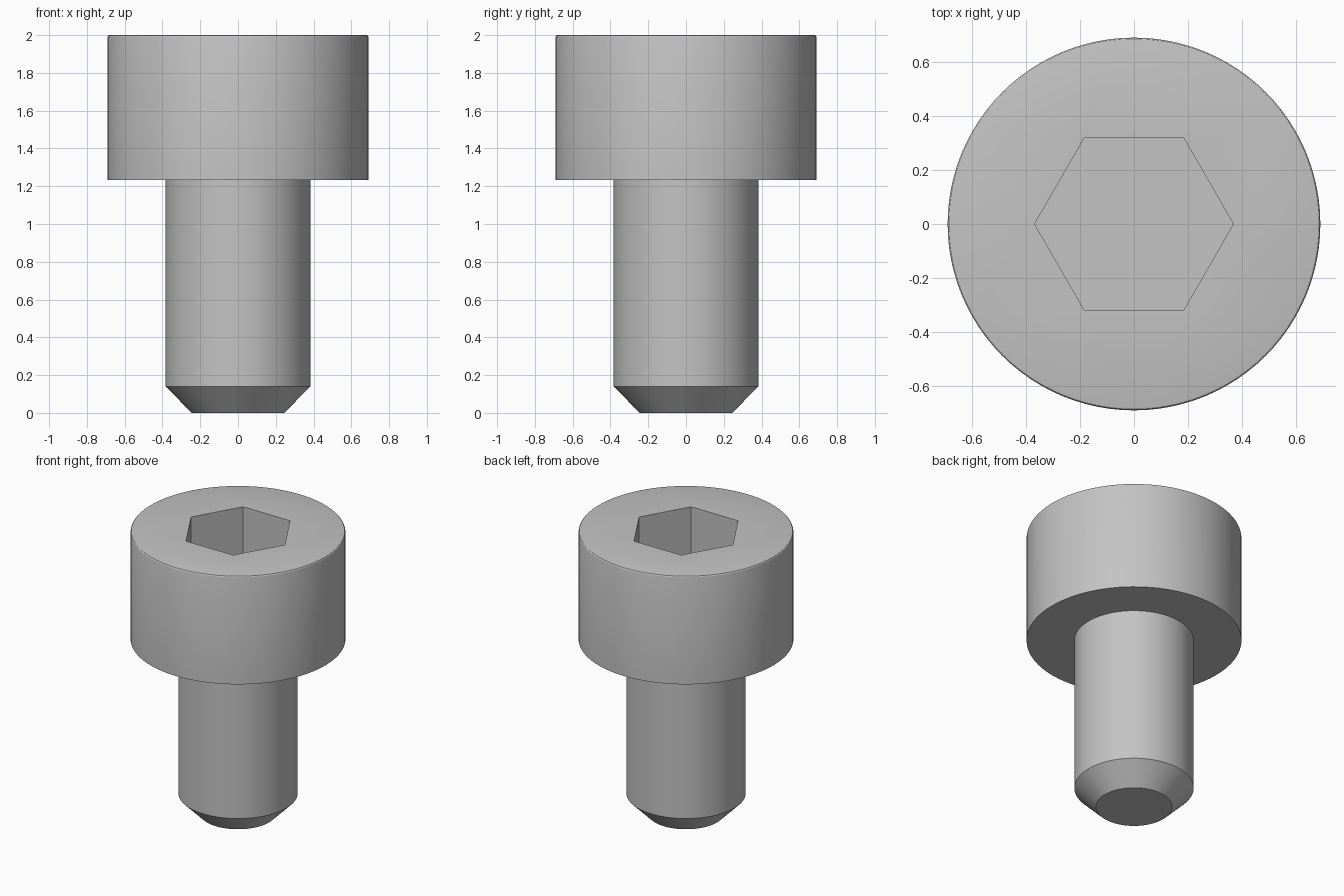
import bpy, bmesh, math

cube = bpy.data.objects.get("Cube")
if cube:
    bpy.data.objects.remove(cube, do_unlink=True)

SEGMENTS = 96
SHANK_R, HEAD_R, HEX_R = 0.383, 0.69, 0.368
HEAD_Z, TOP_Z, SOCKET_Z = 1.234, 2.0, 1.61
EDGE = 0.01

steel = bpy.data.materials.new("steel grey")
steel.use_nodes = True
colour = (0.55, 0.55, 0.55, 1)
steel.diffuse_color = colour
steel.node_tree.nodes["Principled BSDF"].inputs["Base Color"].default_value = colour


def ring(bm, radius, z, count):
    step = math.tau / count
    return [bm.verts.new((radius * math.cos(i * step), radius * math.sin(i * step), z))
            for i in range(count)]


def skin(bm, rings):
    """Join successive rings with quads."""
    for low, high in zip(rings, rings[1:]):
        n = len(low)
        for i in range(n):
            j = (i + 1) % n
            bm.faces.new((low[i], low[j], high[j], high[i]))


def loop_edges(bm, loop):
    pairs = zip(loop, loop[1:] + loop[:1])
    return [bm.edges.get(p) or bm.edges.new(p) for p in pairs]


def finish(bm, name):
    mesh = bpy.data.meshes.new(name)
    bm.to_mesh(mesh)
    bm.free()
    mesh.materials.append(steel)
    obj = bpy.data.objects.new(name, mesh)
    bpy.context.collection.objects.link(obj)
    bpy.ops.object.select_all(action="DESELECT")
    obj.select_set(True)
    bpy.context.view_layer.objects.active = obj
    bpy.ops.object.shade_smooth_by_angle(angle=math.radians(30))


# Shank with chamfered tip
bm = bmesh.new()
rings = [ring(bm, r, z, SEGMENTS)
         for r, z in ((0.245, 0), (SHANK_R, 0.14), (SHANK_R, HEAD_Z))]
skin(bm, rings)
bm.faces.new(rings[0][::-1])
finish(bm, "shank")

# Cylindrical head with a softened top rim and a hexagonal socket
bm = bmesh.new()
profile = [(SHANK_R, HEAD_Z), (HEAD_R, HEAD_Z)]
for k in range(4):
    a = k * math.pi / 6
    profile.append((HEAD_R - EDGE + EDGE * math.cos(a), TOP_Z - EDGE + EDGE * math.sin(a)))
rings = [ring(bm, r, z, SEGMENTS) for r, z in profile]
skin(bm, rings)

mouth = ring(bm, HEX_R, TOP_Z, 6)
floor = ring(bm, HEX_R, SOCKET_Z, 6)
skin(bm, [mouth, floor])
bm.faces.new(floor)

# Flat top between the rim and the socket mouth
edges = loop_edges(bm, rings[-1]) + loop_edges(bm, mouth)
bmesh.ops.triangle_fill(bm, edges=edges, use_beauty=True, normal=(0, 0, 1))
bmesh.ops.recalc_face_normals(bm, faces=bm.faces)
# Only the underside opening is unbounded, so check the top faces upward
bm.normal_update()
top = max(bm.faces, key=lambda f: f.calc_center_median().z)
if top.normal.z < 0:
    bmesh.ops.reverse_faces(bm, faces=bm.faces)
finish(bm, "head")
